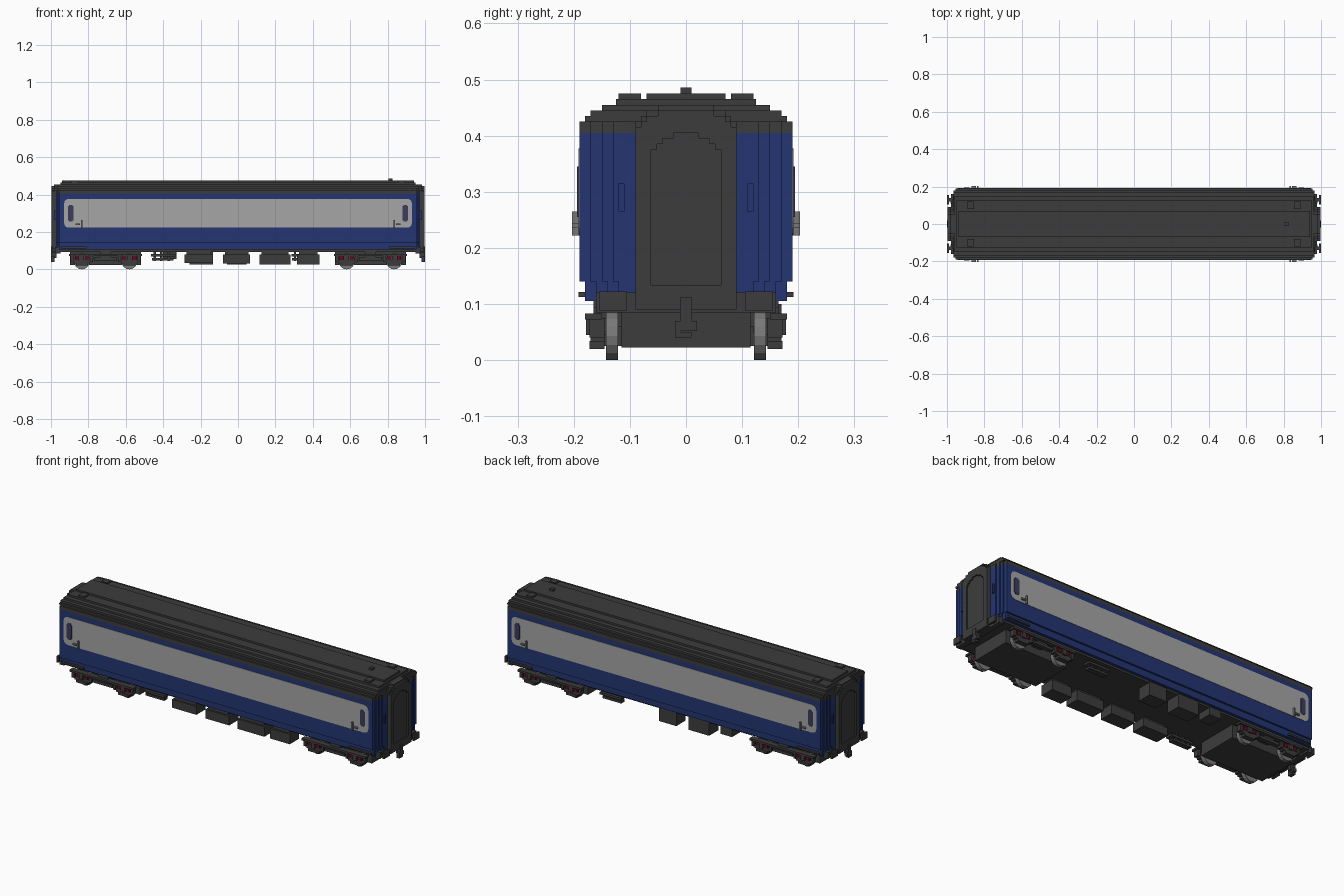
import bpy, bmesh, math
from mathutils import Matrix, Vector

cube = bpy.data.objects.get("Cube")
if cube:
    bpy.data.objects.remove(cube, do_unlink=True)


def material(name, color):
    m = bpy.data.materials.new(name)
    m.use_nodes = True
    m.diffuse_color = (*color, 1)
    bsdf = next(n for n in m.node_tree.nodes if n.type == 'BSDF_PRINCIPLED')
    bsdf.inputs["Base Color"].default_value = (*color, 1)
    bsdf.inputs["Roughness"].default_value = 0.8
    return m


DARK = material("charcoal", (0.046, 0.046, 0.046))
BLUE = material("deep blue", (0.017, 0.036, 0.17))
GREY = material("light grey", (0.38, 0.38, 0.38))
STEEL = material("steel grey", (0.19, 0.19, 0.19))
RED = material("dark red", (0.12, 0.003, 0.016))
GLASS = material("tinted glass", (0.045, 0.045, 0.11))


def finish(name, bm, mat):
    bmesh.ops.recalc_face_normals(bm, faces=bm.faces)
    me = bpy.data.meshes.new(name)
    bm.to_mesh(me)
    bm.free()
    me.materials.append(mat)
    ob = bpy.data.objects.new(name, me)
    bpy.context.collection.objects.link(ob)
    return ob


def boxes(name, mat, spans):
    """Boxes given as (x0, x1, y0, y1, z0, z1)."""
    bm = bmesh.new()
    for x0, x1, y0, y1, z0, z1 in spans:
        mid = Vector((x0 + x1, y0 + y1, z0 + z1)) / 2
        size = (abs(x1 - x0), abs(y1 - y0), abs(z1 - z0), 1)
        bmesh.ops.create_cube(bm, size=1, matrix=Matrix.Translation(mid) @ Matrix.Diagonal(size))
    return finish(name, bm, mat)


def mirrored(spans, in_x=True, in_y=True):
    """Repeat boxes across the centre planes."""
    return [(sx * a, sx * b, sy * c, sy * d, e, f)
            for a, b, c, d, e, f in spans
            for sx in ((1, -1) if in_x else (1,))
            for sy in ((1, -1) if in_y else (1,))]


def prism(name, mat, points, depth):
    """Extrude a closed 3D outline along a vector."""
    bm = bmesh.new()
    face = bm.faces.new([bm.verts.new(p) for p in points])
    new = bmesh.ops.extrude_face_region(bm, geom=[face])["geom"]
    bmesh.ops.translate(bm, vec=depth, verts=[v for v in new if isinstance(v, bmesh.types.BMVert)])
    return finish(name, bm, mat)


def stairs(steps):
    """Stepped quarter outline from (half width, half length) pairs."""
    out = []
    for i, (w, l) in enumerate(steps):
        out.append((w, l))
        if i + 1 < len(steps):
            out.append((steps[i + 1][0], l))
    return out


def plan(steps):
    """Full stepped floor plan with bowed ends."""
    q = stairs(steps)
    right = [(l, w) for w, l in q] + [(l, -w) for w, l in reversed(q)]
    return right + [(-x, -y) for x, y in right]


# Body shell with stepped, bowed ends
ENDS = [(0.19, 0.955), (0.17, 0.962), (0.15, 0.968), (0.13, 0.974)]
SKIRT = [(w - 0.01, l) for w, l in ENDS]
for name, mat, steps, z0, z1 in (("body_shell", BLUE, ENDS, 0.14, 0.405),
                                 ("body_skirt", BLUE, SKIRT, 0.105, 0.14),
                                 ("roof_eave", DARK, ENDS, 0.405, 0.425)):
    prism(name, mat, [(x, y, z0) for x, y in plan(steps)], (0, 0, z1 - z0))

# Stepped roof
LAYERS = [(0.18, 0.965, 0.435), (0.17, 0.965, 0.445), (0.15, 0.96, 0.455),
          (0.125, 0.95, 0.465), (0.07, 0.94, 0.475)]
bottom, roof = 0.425, []
for w, l, top in LAYERS:
    roof.append((-l, l, -w, w, bottom, top))
    bottom = top
boxes("roof", DARK, roof)
boxes("roof_vents", DARK, mirrored([(0.855, 0.89, 0.08, 0.12, 0.46, 0.475)]))
boxes("roof_cap", DARK, [(0.805, 0.825, -0.01, 0.01, 0.47, 0.486)])

# Pale side panels with rounded corners, small windows and handles
for sy, side in ((-1, "right"), (1, "left")):
    outline = []
    r = 0.025
    for k, (sx, sz) in enumerate(((1, 1), (-1, 1), (-1, -1), (1, -1))):
        for j in range(4):
            a = math.pi / 2 * (k + j / 3)
            outline.append((sx * (0.93 - r) + r * math.cos(a), sy * 0.189,
                            0.3 + sz * (0.077 - r) + r * math.sin(a)))
    prism(side + "_side_panel", GREY, outline, (0, sy * 0.003, 0))
boxes("side_windows", GLASS, mirrored([(0.88, 0.91, 0.188, 0.194, 0.262, 0.338),
                                       (0.886, 0.904, 0.188, 0.194, 0.255, 0.345)]))
boxes("door_handles", STEEL, mirrored([(0.832, 0.84, 0.19, 0.203, 0.222, 0.265),
                                       (0.846, 0.868, 0.19, 0.203, 0.236, 0.244)]))
boxes("end_handrails", BLUE, mirrored([(0.97, 0.981, 0.11, 0.12, 0.265, 0.315)]))


# Gangways: core, arched frame and recessed door at each end
def arch(x, w, z0, z1, step):
    half = [(w, z0), (w, z1 - 3 * step), (w - step, z1 - 3 * step), (w - step, z1 - 2 * step),
            (w - 2 * step, z1 - 2 * step), (w - 2 * step, z1 - step),
            (w - 4 * step, z1 - step), (w - 4 * step, z1)]
    return [(x, y, z) for y, z in half] + [(x, -y, z) for y, z in reversed(half)]


for sx, side in ((-1, "right"), (1, "left")):
    prism(side + "_gangway", DARK, arch(sx * 0.95, 0.09, 0.09, 0.455, 0.01), (sx * 0.035, 0, 0))
    prism(side + "_gangway_door", DARK, arch(sx * 0.98, 0.062, 0.134, 0.405, 0.01), (sx * 0.009, 0, 0))
    bm = bmesh.new()
    outer = [bm.verts.new(p) for p in arch(sx * 0.984, 0.09, 0.09, 0.445, 0.01)]
    inner = [bm.verts.new(p) for p in arch(sx * 0.984, 0.062, 0.134, 0.405, 0.01)]
    n = len(outer)
    for i in range(n):
        j = (i + 1) % n
        bm.faces.new((outer[i], outer[j], inner[j], inner[i]))
    ring = bmesh.ops.extrude_face_region(bm, geom=bm.faces[:])["geom"]
    bmesh.ops.translate(bm, vec=(sx * 0.012, 0, 0),
                        verts=[v for v in ring if isinstance(v, bmesh.types.BMVert)])
    finish(side + "_gangway_frame", bm, DARK)

# Underframe, end beams, buffers, couplers and steps
boxes("underframe", DARK, [(-0.955, 0.955, -0.165, 0.165, 0.094, 0.106)])
boxes("end_beams", DARK, mirrored([(0.95, 0.978, -0.16, 0.16, 0.085, 0.12)], in_y=False))
boxes("buffers", DARK, mirrored([(0.97, 0.992, 0.12, 0.14, 0.095, 0.115),
                                 (0.99, 1.0, 0.105, 0.155, 0.088, 0.122)]))
boxes("couplers", DARK, mirrored([(0.97, 1.0, -0.01, 0.01, 0.06, 0.112),
                                  (0.98, 1.0, -0.02, 0.01, 0.04, 0.05),
                                  (0.98, 1.0, -0.02, -0.01, 0.04, 0.07),
                                  (0.98, 1.0, -0.01, 0.02, 0.052, 0.07)], in_y=False))
boxes("door_steps", DARK, mirrored([(0.81, 0.945, 0.17, 0.192, 0.112, 0.121)]))

# Equipment boxes under the floor
EQUIPMENT = [(-0.285, -0.135, 0.035), (-0.08, 0.065, 0.03), (0.115, 0.28, 0.025), (0.315, 0.435, 0.025)]
gear = []
for x0, x1, z in EQUIPMENT:
    gear += [(x0, x1, -0.17, -0.09, z, 0.08), (x0 + 0.01, x1 - 0.01, -0.16, -0.1, 0.08, 0.1)]
for x0, x1, z in ((-0.26, -0.135, 0.025), (-0.06, 0.045, 0.025), (-0.4, -0.33, 0.055)):
    gear += [(x0, x1, 0.09, 0.17, z, 0.1)]
boxes("equipment_boxes", DARK, gear)
pipes = []
for x, sy in ((-0.4, -1), (0.35, 1)):
    pipes += [(x - 0.065, x + 0.065, sy * 0.12, sy * 0.16, 0.07, 0.082),
              (x - 0.06, x + 0.055, sy * 0.12, sy * 0.15, 0.048, 0.06)]
    pipes += [(x + d - 0.006, x + d + 0.006, sy * 0.125, sy * 0.145, 0.045, 0.1)
              for d in (-0.045, -0.01, 0.03)]
boxes("brake_gear", DARK, pipes)

# Two bogies, each with two axles
for sx, side in ((-1, "right"), (1, "left")):
    c = sx * 0.708
    frame = [(c - 0.19, c + 0.19, -0.115, 0.115, 0.022, 0.096)]
    frame += mirrored([(c - 0.195, c + 0.195, 0.15, 0.18, 0.072, 0.083),
                       (c - 0.06, c + 0.06, 0.145, 0.17, 0.045, 0.06),
                       (c - 0.03, c + 0.03, 0.115, 0.165, 0.06, 0.096),
                       (c - 0.1, c + 0.1, 0.15, 0.165, 0.058, 0.066)], in_x=False)
    red, wheels = [], bmesh.new()
    for d in (-0.127, 0.127):
        x = c + d
        frame += mirrored([(x - 0.045, x + 0.045, 0.145, 0.17, 0.032, 0.05),
                           (x - 0.032, x + 0.032, 0.145, 0.172, 0.02, 0.034),
                           (x - 0.012, x + 0.012, 0.142, 0.178, 0.045, 0.075),
                           (x - 0.06, x - 0.045, 0.145, 0.172, 0.04, 0.075),
                           (x + 0.045, x + 0.06, 0.145, 0.172, 0.04, 0.075)], in_x=False)
        red += mirrored([(x + e - 0.011, x + e + 0.011, 0.145, 0.172, 0.05, 0.072)
                         for e in (-0.026, 0.026)], in_x=False)
        for y in (-0.132, 0.132):
            bmesh.ops.create_cone(wheels, cap_ends=True, segments=16, radius1=0.043, radius2=0.043,
                                  depth=0.022, matrix=Matrix.Translation((x, y, 0.043))
                                  @ Matrix.Rotation(math.pi / 2, 4, 'X'))
    boxes(side + "_bogie_frame", DARK, frame)
    boxes(side + "_bogie_springs", RED, red)
    finish(side + "_bogie_wheels", wheels, STEEL)
